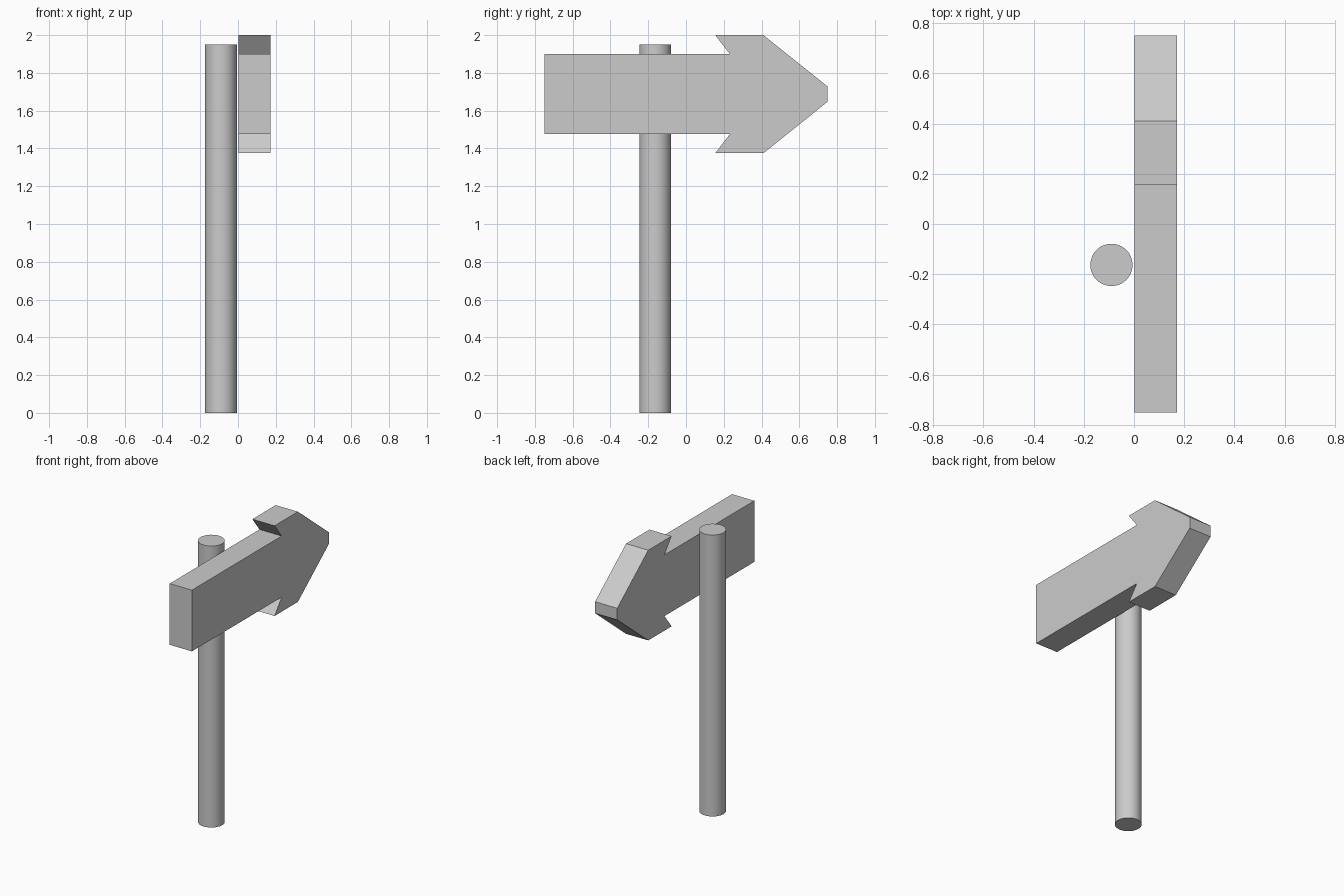
import bpy, bmesh

if "Cube" in bpy.data.objects:
    bpy.data.objects.remove(bpy.data.objects["Cube"])

grey = bpy.data.materials.new("light_grey")
grey.diffuse_color = (0.6, 0.6, 0.6, 1)
grey.use_nodes = True
grey.node_tree.nodes["Principled BSDF"].inputs["Base Color"].default_value = grey.diffuse_color

# Round post, smooth side with sharp caps
bpy.ops.mesh.primitive_cylinder_add(vertices=48, radius=0.084, depth=1.95,
                                    location=(-0.09, -0.163, 0.975))
post = bpy.context.object
post.name = "post"
post.data.materials.append(grey)
bpy.ops.object.shade_smooth_by_angle()

# Arrow board: upper half outline (y, height above axis), mirrored about its axis
AXIS, X0, X1 = 1.6875, 0.002, 0.172
half = [(-0.75, 0.212), (0.232, 0.212), (0.155, 0.3125), (0.41, 0.3125), (0.75, 0.04)]
outline = half + [(y, -h) for y, h in reversed(half)]

bm = bmesh.new()
face = bm.faces.new([bm.verts.new((X0, y, AXIS + h)) for y, h in outline])
extruded = bmesh.ops.extrude_face_region(bm, geom=[face])["geom"]
bmesh.ops.translate(bm, vec=(X1 - X0, 0, 0),
                    verts=[v for v in extruded if isinstance(v, bmesh.types.BMVert)])
bmesh.ops.recalc_face_normals(bm, faces=bm.faces)
mesh = bpy.data.meshes.new("arrow_board")
bm.to_mesh(mesh)
bm.free()
mesh.materials.append(grey)
board = bpy.data.objects.new("arrow_board", mesh)
bpy.context.collection.objects.link(board)
